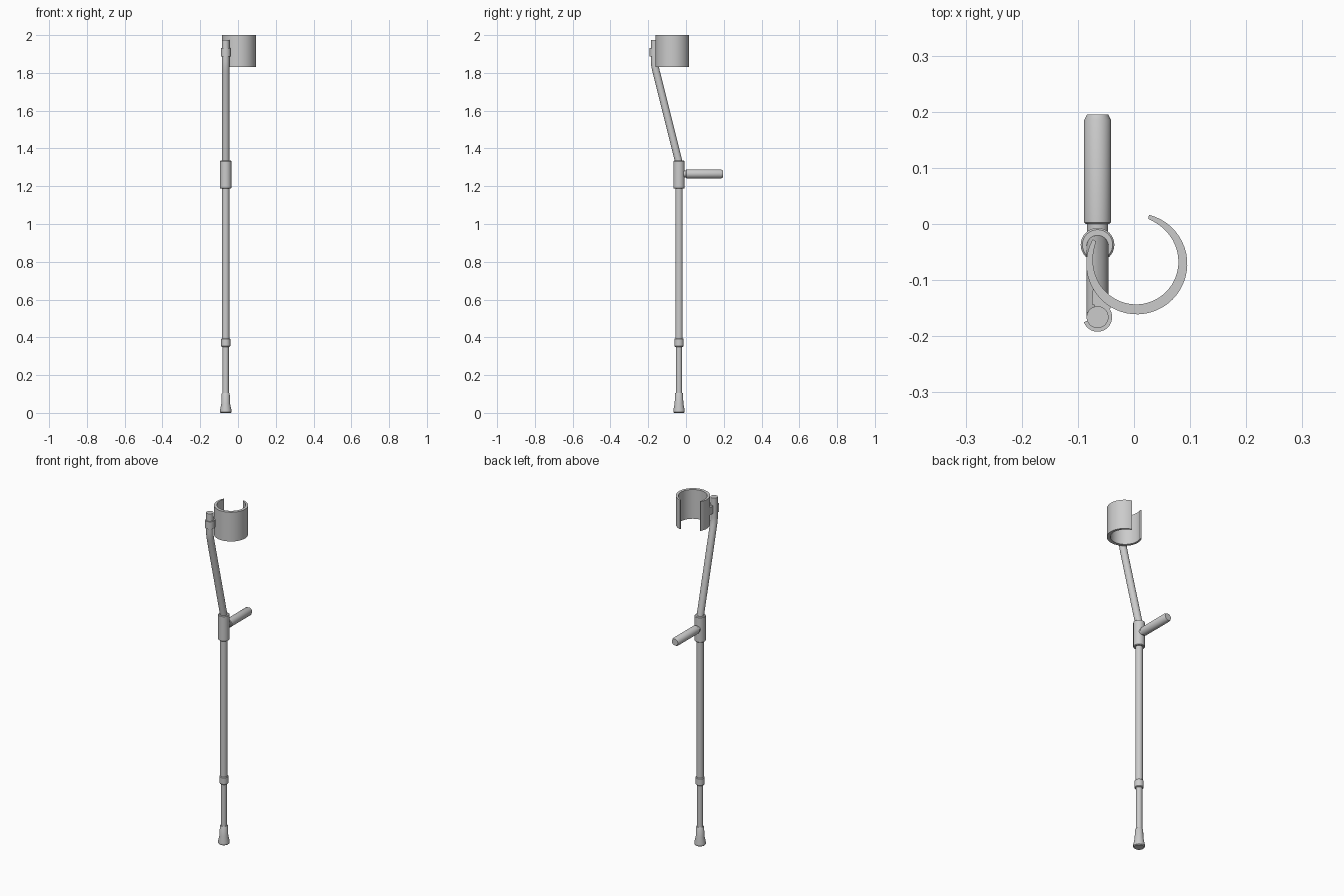
import bpy, bmesh, math
from mathutils import Vector, Matrix

if "Cube" in bpy.data.objects:
    bpy.data.objects.remove(bpy.data.objects["Cube"])

SX, SY = -0.065, -0.037      # shaft axis
PY = -0.166                  # upper pole axis (y) beside the cuff


def finish(name, bm):
    bmesh.ops.remove_doubles(bm, verts=bm.verts, dist=1e-6)
    bmesh.ops.recalc_face_normals(bm, faces=bm.faces)
    me = bpy.data.meshes.new(name)
    bm.to_mesh(me)
    bm.free()
    ob = bpy.data.objects.new(name, me)
    bpy.context.collection.objects.link(ob)
    bpy.context.view_layer.objects.active = ob
    ob.select_set(True)
    bpy.ops.object.shade_smooth_by_angle(angle=math.radians(35))
    ob.select_set(False)
    return ob


def skin(bm, rings, closed_ring=True):
    """Bridge successive vertex rings and cap both ends."""
    for a, b in zip(rings, rings[1:]):
        n = len(a)
        for i in range(n):
            j = (i + 1) % n
            bm.faces.new((a[i], a[j], b[j], b[i]))
    bm.faces.new(rings[0])
    bm.faces.new(rings[-1])


def lathe(name, profile, origin, rot=Matrix(), n=32):
    """Solid of revolution from (radius, height) points."""
    bm = bmesh.new()
    rings = []
    for r, h in profile:
        rings.append([bm.verts.new(Vector(origin) + rot @ Vector(
            (r * math.cos(2 * math.pi * i / n), r * math.sin(2 * math.pi * i / n), h)))
            for i in range(n)])
    skin(bm, rings)
    return finish(name, bm)


def band(name, centre, a0, a1, z0, z1, r_out, thick, n=40):
    """Open curved band; thick(t) gives the wall at t in 0..1."""
    bm = bmesh.new()
    rings = []
    for i in range(n + 1):
        t = i / n
        a = math.radians(a0 + (a1 - a0) * t)
        c, s = math.cos(a), math.sin(a)
        ro, ri = r_out, r_out - thick(t)
        rings.append([bm.verts.new((centre[0] + r * c, centre[1] + r * s, z))
                      for r, z in ((ro, z0), (ro, z1), (ri, z1), (ri, z0))])
    skin(bm, rings)
    return finish(name, bm)


# Rubber foot, lower tube, adjusting collar and main shaft
base = (SX, SY, 0)
lathe("rubber_foot", [(0.026, 0), (0.030, 0.004), (0.030, 0.016), (0.023, 0.05),
                      (0.021, 0.103), (0.019, 0.106)], base)
lathe("lower_tube", [(0.0165, 0.05), (0.0165, 0.37)], base)
lathe("adjusting_collar", [(0.021, 0.35), (0.024, 0.354), (0.024, 0.391), (0.021, 0.395)], base)
lathe("main_shaft", [(0.0195, 0.37), (0.0195, 1.25)], base)

# Handle joint and hand grip
lathe("handle_joint", [(0.027, 1.187), (0.030, 1.19), (0.030, 1.332), (0.027, 1.335)], base)
along_y = Matrix.Rotation(-math.pi / 2, 3, 'X')
lathe("grip_neck", [(0.019, 0), (0.019, 0.045)], (SX, SY, 1.265), along_y)
lathe("hand_grip", [(0.021, 0), (0.024, 0.003), (0.024, 0.185), (0.019, 0.195)],
      (SX, 0, 1.265), along_y)

# Bent upper pole swept along its side path
path = [(SY, 1.28), (SY, 1.315), (SY - 0.003, 1.337), (PY + 0.006, 1.815),
        (PY + 0.001, 1.84), (PY, 1.86), (PY, 1.975)]
bm = bmesh.new()
rings = []
for k, (y, z) in enumerate(path):
    p, q = path[max(k - 1, 0)], path[min(k + 1, len(path) - 1)]
    d = Vector((0, q[0] - p[0], q[1] - p[1])).normalized()
    side = d.cross(Vector((1, 0, 0)))
    rings.append([bm.verts.new(Vector((SX, y, z)) + 0.0195 * (
        math.cos(a) * Vector((1, 0, 0)) + math.sin(a) * side))
        for a in [2 * math.pi * i / 32 for i in range(32)]])
skin(bm, rings)
finish("upper_pole", bm)

# Forearm cuff, thinning toward both open ends
band("forearm_cuff", (0.005, -0.071), 151, 436, 1.83, 2.0, 0.090,
     lambda t: 0.007 + 0.011 * math.sin(math.pi * t) ** 0.7)

# Open clip holding the cuff on the pole, and the web joining them
band("cuff_clip", (SX, PY), -160, 105, 1.888, 1.932, 0.026, lambda t: 0.008, 28)
bm = bmesh.new()
outline = [(-0.075, -0.143), (-0.045, -0.152), (-0.036, -0.146), (-0.060, -0.112), (-0.073, -0.110)]
skin(bm, [[bm.verts.new((x, y, z)) for x, y in outline] for z in (1.889, 1.931)])
finish("cuff_web", bm)
